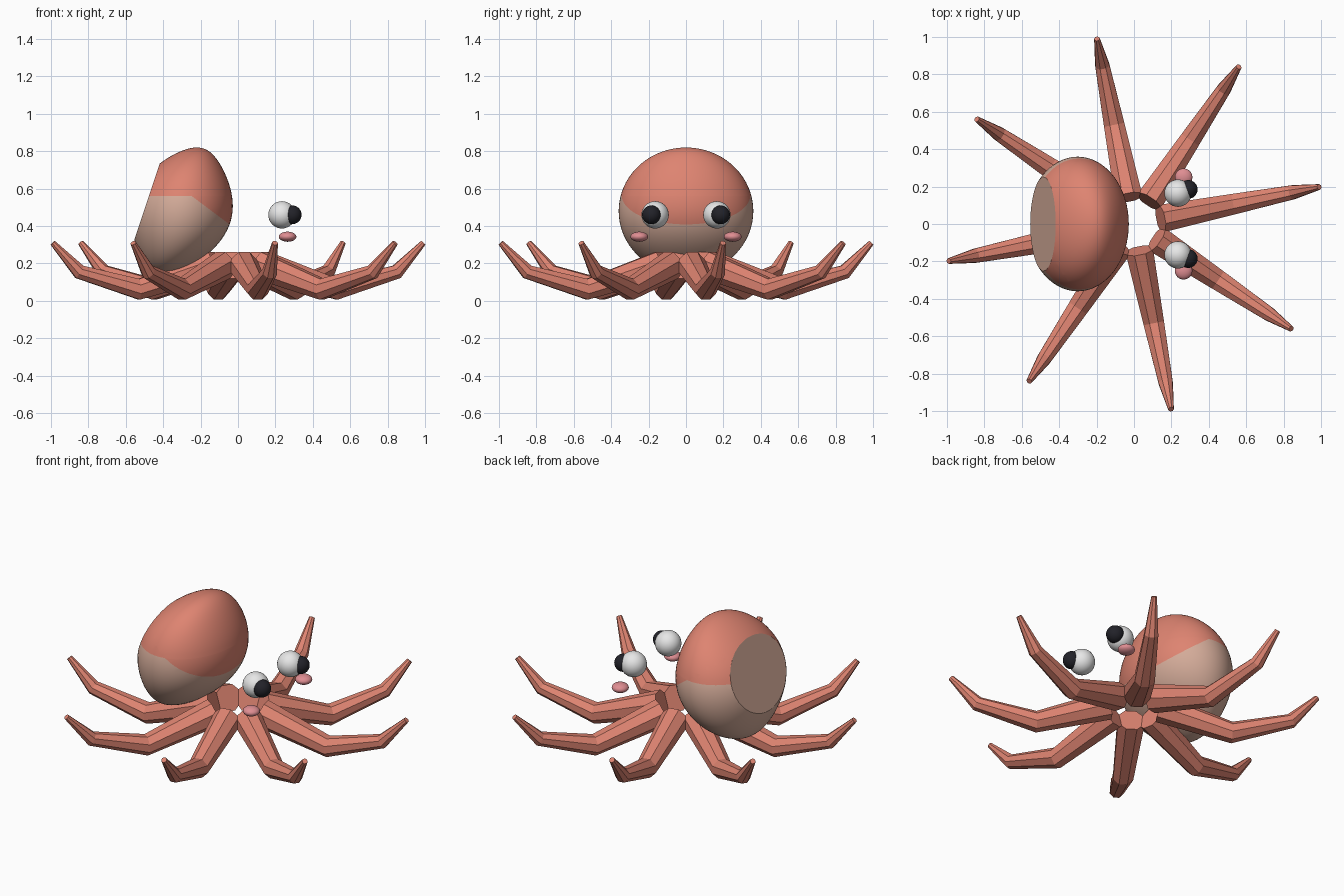
import bpy, bmesh, math
from mathutils import Matrix, Vector

cube = bpy.data.objects.get("Cube")
if cube:
    bpy.data.objects.remove(cube, do_unlink=True)


def material(name, rgb):
    m = bpy.data.materials.new(name)
    m.use_nodes = True
    m.diffuse_color = (*rgb, 1)
    node = next(n for n in m.node_tree.nodes if n.type == 'BSDF_PRINCIPLED')
    node.inputs["Base Color"].default_value = (*rgb, 1)
    return m


terracotta = material("terracotta", (0.73, 0.23, 0.165))
tan = material("pale tan", (0.66, 0.41, 0.32))
white = material("eye white", (0.8, 0.8, 0.8))
black = material("pupil black", (0.016, 0.016, 0.022))
pink = material("cheek pink", (0.74, 0.27, 0.29))


def finish(name, bm, mats, smooth):
    bmesh.ops.recalc_face_normals(bm, faces=bm.faces)
    for f in bm.faces:
        f.smooth = smooth
    mesh = bpy.data.meshes.new(name)
    bm.to_mesh(mesh)
    bm.free()
    for m in mats:
        mesh.materials.append(m)
    if smooth:
        mesh.set_sharp_from_angle(angle=math.radians(30))
    obj = bpy.data.objects.new(name, mesh)
    bpy.context.collection.objects.link(obj)
    return obj


def ellipsoid(name, centre, radii, mat):
    bm = bmesh.new()
    bmesh.ops.create_uvsphere(bm, u_segments=32, v_segments=16, radius=1)
    bm.transform(Matrix.Translation(centre) @ Matrix.Diagonal((*radii, 1)))
    return finish(name, bm, [mat], True)


def cut(bm, point, normal, clear=False):
    geom = bm.verts[:] + bm.edges[:] + bm.faces[:]
    return bmesh.ops.bisect_plane(bm, geom=geom, plane_co=point, plane_no=normal,
                                  dist=1e-5, clear_outer=clear)


# Head: leaning, flattened dome with a flat slice at the back
bm = bmesh.new()
bmesh.ops.create_uvsphere(bm, u_segments=64, v_segments=40, radius=1)
for v in bm.verts:
    x, y, u = v.co
    lean = -0.301 + 0.031 * u - 0.009 * u**2 + 0.059 * u**3
    v.co = (lean + x * (0.272 - 0.055 * u**2), 0.36 * y, 0.48 + 0.34 * u)
back_point, back_normal = Vector((-0.43, 0, 0.7)), Vector((-3, 0, 1)).normalized()
rim = cut(bm, back_point, back_normal, True)["geom_cut"]
bmesh.ops.holes_fill(bm, edges=[e for e in rim if isinstance(e, bmesh.types.BMEdge)])

# Head colours: pale underside below a sloping line, and the pale back slice
cut(bm, (0, 0, 0.56), (0, 0, 1))
cut(bm, (0, 0, 0.375), (0.75, 0, 1))
for f in bm.faces:
    c = f.calc_center_median()
    on_slice = all(abs((v.co - back_point).dot(back_normal)) < 1e-4 for v in f.verts)
    f.material_index = int(on_slice or c.z < min(0.56, 0.375 - 0.75 * c.x))
finish("head", bm, [terracotta, tan], True)

# Eyes, pupils and cheeks
for side, s in (("left", 1), ("right", -1)):
    ellipsoid(side + "_eye", (0.235, s * 0.165, 0.46), (0.073,) * 3, white)
    ellipsoid(side + "_pupil", (0.29, s * 0.185, 0.46), (0.05,) * 3, black)
    ellipsoid(side + "_cheek", (0.265, s * 0.25, 0.343), (0.047, 0.047, 0.027), pink)

# Arms: eight tapered octagonal tubes, each with two bends
PATH = [(0.145, 0.19, 0.08), (0.54, 0.062, 0.06), (0.865, 0.155, 0.041), (1.01, 0.31, 0.016)]
SIDES = 8


def arm(name, angle):
    bm = bmesh.new()
    points = [Vector((r, 0, z)) for r, z, _ in PATH]
    rings = []
    for i, p in enumerate(points):
        before = (p - points[i - 1]).normalized() if i else Vector()
        after = (points[i + 1] - p).normalized() if i + 1 < len(points) else Vector()
        along = (before + after).normalized()
        up = Vector((-along.z, 0, along.x))
        ring = []
        for k in range(SIDES):
            a = math.tau * (k + 0.5) / SIDES
            offset = up * math.cos(a) + Vector((0, math.sin(a), 0))
            ring.append(bm.verts.new(p + offset * PATH[i][2]))
        rings.append(ring)
    for lower, upper in zip(rings, rings[1:]):
        for k in range(SIDES):
            n = (k + 1) % SIDES
            bm.faces.new((lower[k], lower[n], upper[n], upper[k]))
    bm.faces.new(rings[0])
    bm.faces.new(rings[-1])
    bm.transform(Matrix.Rotation(angle, 4, 'Z'))
    return finish(name, bm, [terracotta], False)


for i in range(8):
    arm(f"arm_{i + 1}", math.radians(11.3 + 45 * i))
